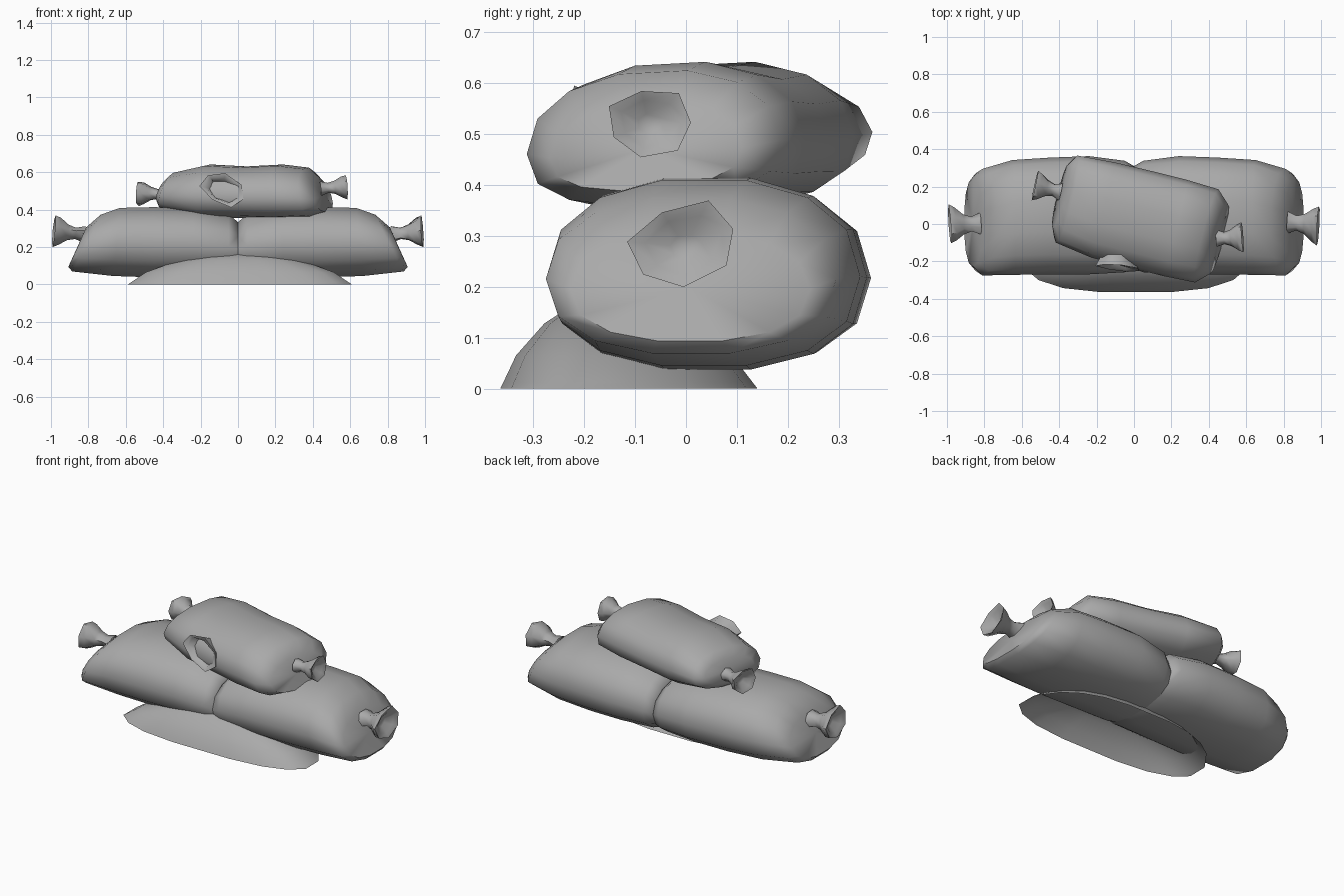
import bpy, bmesh, math
from mathutils import Vector, Matrix, Euler

cube = bpy.data.objects.get("Cube")
if cube:
    bpy.data.objects.remove(cube)

cloth = bpy.data.materials.new("sack_grey")
cloth.use_nodes = True
GREY = (0.4, 0.4, 0.4, 1)
cloth.diffuse_color = GREY
cloth.node_tree.nodes["Principled BSDF"].inputs["Base Color"].default_value = GREY


def outline(sides, power):
    """Unit superellipse as (u, v) pairs."""
    pts = []
    for i in range(sides):
        a = math.tau * i / sides
        c, s = math.cos(a), math.sin(a)
        pts.append((math.copysign(abs(c) ** (2 / power), c),
                    math.copysign(abs(s) ** (2 / power), s)))
    return pts


def loft(name, rings, cap_start, cap_end, angle=60):
    """Skin a list of point rings and optionally close the ends."""
    bm = bmesh.new()
    loops = [[bm.verts.new(p) for p in ring] for ring in rings]
    for a, b in zip(loops, loops[1:]):
        for i in range(len(a)):
            j = (i + 1) % len(a)
            bm.faces.new((a[i], a[j], b[j], b[i]))
    for loop, capped in ((loops[0], cap_start), (loops[-1], cap_end)):
        if capped:
            bmesh.ops.poke(bm, faces=[bm.faces.new(loop)])
    bmesh.ops.recalc_face_normals(bm, faces=bm.faces)
    mesh = bpy.data.meshes.new(name)
    bm.to_mesh(mesh)
    bm.free()
    mesh.materials.append(cloth)
    obj = bpy.data.objects.new(name, mesh)
    bpy.context.collection.objects.link(obj)
    bpy.ops.object.select_all(action="DESELECT")
    obj.select_set(True)
    bpy.context.view_layer.objects.active = obj
    bpy.ops.object.shade_smooth_by_angle(angle=math.radians(angle))


def sack(name, stations, matrix, side, dome):
    """Stations: x, y centre, z centre, half width, half height, end slope."""
    rings = []
    for x, yc, zc, hy, hz, slope in stations:
        rings.append([matrix @ Vector((side * (x - slope * v * hz), yc + u * hy,
                                       zc + (v + dome * v * v) * hz))
                      for u, v in outline(14, 2.3)])
    loft(name, rings, True, True)


def gathered_end(name, base, tip, profile, flat, roll=0.0):
    """Flared cloth tuft; profile holds (distance fraction, radius)."""
    base, axis = Vector(base), Vector(tip) - Vector(base)
    turn = axis.to_track_quat("Z", "Y").to_matrix() @ Matrix.Rotation(roll, 3, "Z")
    rings = []
    for k, (t, r) in enumerate(profile):
        ring = []
        for i in range(7):
            a = math.tau * i / 7
            ruffle = 1 + 0.08 * math.cos(3 * a + k)
            p = Vector((math.cos(a) * r * ruffle, math.sin(a) * r * flat * ruffle, 0))
            ring.append(base + axis * t + turn @ p)
        rings.append(ring)
    loft(name, rings, False, True)


# Two lower sacks, lying end to end
lower = [
    (0.00, 0.035, 0.19, 0.275, 0.14, 0),
    (0.05, 0.04, 0.205, 0.298, 0.17, 0),
    (0.24, 0.047, 0.217, 0.316, 0.187, 0),
    (0.45, 0.043, 0.218, 0.312, 0.192, 0),
    (0.65, 0.035, 0.22, 0.307, 0.186, 0.1),
    (0.81, 0.01, 0.215, 0.285, 0.155, 0.5),
    (0.86, 0.008, 0.195, 0.235, 0.108, 0.45),
]
tuft = [(0, 0.06), (0.3, 0.042), (0.55, 0.058), (0.82, 0.096), (1, 0.108), (0.93, 0.075), (0.75, 0.03)]
for word, side in (("left", 1), ("right", -1)):
    sack(f"lower_sack_{word}", lower, Matrix.Identity(4), side, 0.04)
    gathered_end(f"lower_tuft_{word}", (side * 0.82, 0.005, 0.27),
                 (side * 0.985, -0.005, 0.283), tuft, 0.75, 0.3)

# Upper sack, turned across the joint
upper = [
    (-0.44, 0.02, -0.01, 0.175, 0.06, -0.3),
    (-0.405, 0.01, -0.01, 0.24, 0.098, -0.3),
    (-0.20, 0, -0.02, 0.263, 0.143, 0),
    (0.00, 0, -0.022, 0.265, 0.137, 0),
    (0.20, 0, -0.02, 0.265, 0.146, 0),
    (0.37, 0, -0.02, 0.257, 0.132, 0.2),
    (0.435, 0, -0.03, 0.195, 0.085, 0.3),
]
pose = Matrix.Translation((0.03, 0.025, 0.497)) @ Euler(
    (math.radians(3), math.radians(0.5), math.radians(-14))).to_matrix().to_4x4()
sack("upper_sack", upper, pose, 1, 0.14)
small_tuft = [(t, r * 0.78) for t, r in tuft]
gathered_end("upper_tuft_left", (0.44, -0.08, 0.512), (0.58, -0.07, 0.522), small_tuft, 0.82)
gathered_end("upper_tuft_right", (-0.39, 0.175, 0.48), (-0.53, 0.205, 0.487), small_tuft, 0.82)

# Torn open mouth on the front of the upper sack
mouth = [(0, 0.08), (0.55, 0.09), (1, 0.126), (0.96, 0.1), (0.7, 0.075)]
gathered_end("torn_mouth", (-0.07, -0.06, 0.475), (-0.08, -0.235, 0.508), mouth, 0.66, -0.45)

# Spilled heap in front, a shallow open-bottomed dome narrowing to the back
heap = [(1, 0.0), (0.97, 0.012), (0.84, 0.065), (0.55, 0.128), (0.28, 0.162), (0.04, 0.17)]
loft("spilled_heap",
     [[(0.01 + 0.625 * s * u * (1 - 0.22 * max(0, v + 0.2)),
        -0.112 - 0.06 * (1 - s) + 0.255 * s * v, z)
       for u, v in outline(18, 2.9)] for s, z in heap], False, True)
